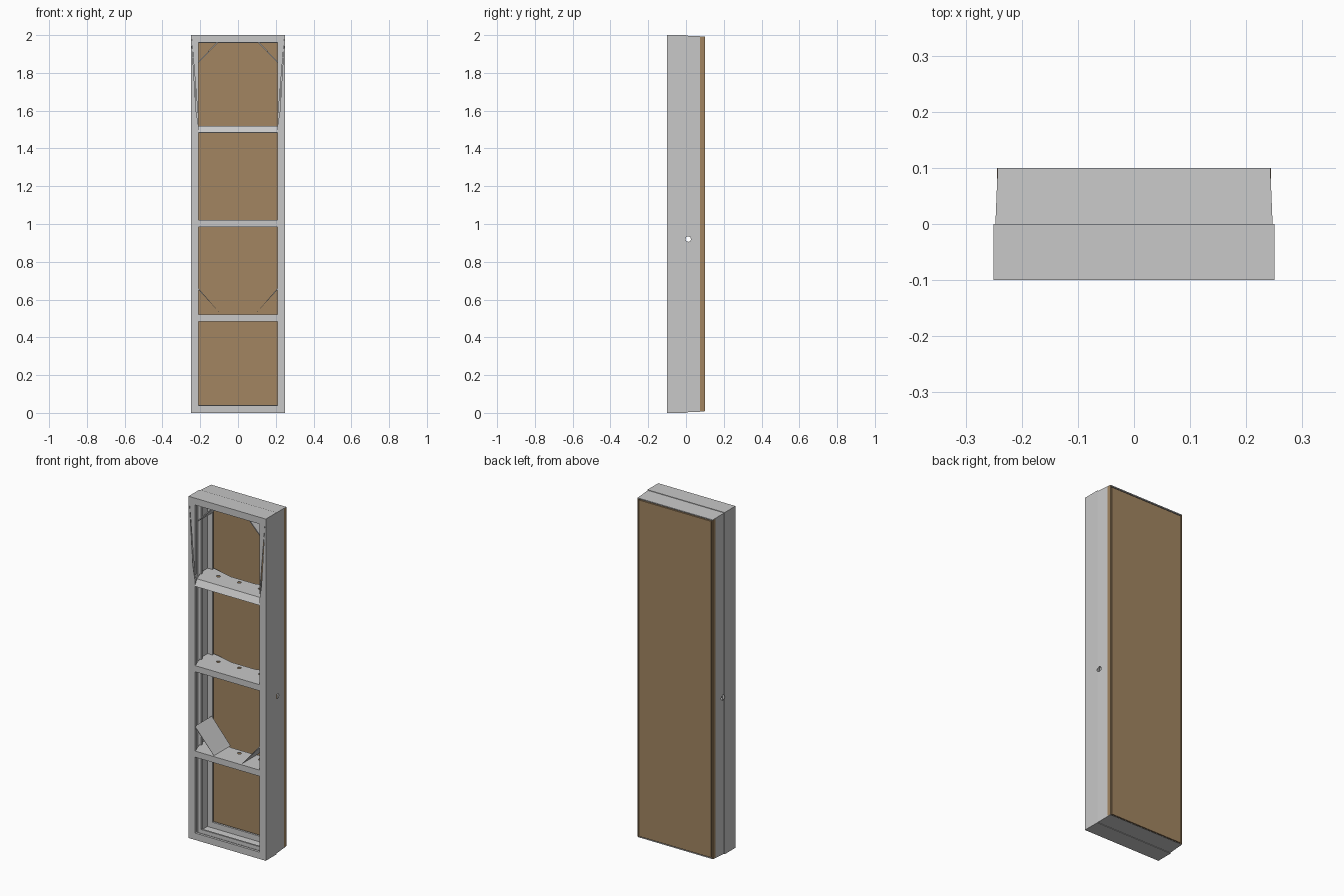
import bpy, bmesh, math
from mathutils import Vector

cube = bpy.data.objects.get("Cube")
if cube:
    bpy.data.objects.remove(cube)


def material(name, rgb):
    m = bpy.data.materials.new(name)
    m.use_nodes = True
    m.diffuse_color = (*rgb, 1)
    m.node_tree.nodes["Principled BSDF"].inputs["Base Color"].default_value = (*rgb, 1)
    return m


GREY = material("light grey metal", (0.58, 0.58, 0.58))
BROWN = material("brown board", (0.36, 0.235, 0.12))


def make(name, verts, faces, mat, thick=0):
    me = bpy.data.meshes.new(name)
    me.from_pydata(verts, [], faces)
    bm = bmesh.new()
    bm.from_mesh(me)
    bmesh.ops.recalc_face_normals(bm, faces=bm.faces)
    bm.to_mesh(me)
    bm.free()
    me.materials.append(mat)
    ob = bpy.data.objects.new(name, me)
    bpy.context.collection.objects.link(ob)
    if thick:
        s = ob.modifiers.new("sheet", "SOLIDIFY")
        s.thickness = thick
        s.offset = -1
    return ob


def ring(name, profile, thick=0.003):
    """Sweep an (inset, depth) profile round the upright rectangle."""
    verts = []
    for d, y in profile:
        x, lo, hi = 0.25 - d, d, 2 - d
        verts += [(-x, y, lo), (x, y, lo), (x, y, hi), (-x, y, hi)]
    faces = [(4*i + k, 4*i + (k + 1) % 4, 4*i + 4 + (k + 1) % 4, 4*i + 4 + k)
             for i in range(len(profile) - 1) for k in range(4)]
    return make(name, verts, faces, GREY, thick)


def prism(name, outline, y0, y1, mat):
    """Extrude an (x, z) outline from y0 to y1."""
    n = len(outline)
    verts = [(x, y, z) for y in (y0, y1) for x, z in outline]
    faces = [tuple(range(n)), tuple(range(n, 2*n))]
    faces += [(i, (i + 1) % n, (i + 1) % n + n, i + n) for i in range(n)]
    return make(name, verts, faces, mat)


def box(name, x0, x1, y0, y1, z0, z1, mat):
    return prism(name, [(x0, z0), (x1, z0), (x1, z1), (x0, z1)], y0, y1, mat)


def cylinder(name, radius, length, loc, axis):
    bm = bmesh.new()
    bmesh.ops.create_cone(bm, cap_ends=True, segments=8, radius1=radius,
                          radius2=radius, depth=length)
    me = bpy.data.meshes.new(name)
    bm.to_mesh(me)
    bm.free()
    ob = bpy.data.objects.new(name, me)
    ob.location = loc
    ob.rotation_euler = Vector(axis).to_track_quat("Z", "Y").to_euler()
    bpy.context.collection.objects.link(ob)
    return ob


def cut(target, cutter):
    cutter.hide_render = True
    cutter.hide_set(True)
    cutter.display_type = "WIRE"
    b = target.modifiers.new("cut", "BOOLEAN")
    b.operation = "DIFFERENCE"
    b.object = cutter


# Folded sheet frame: front flange, stepped sides and back edge
frame = ring("outer_frame", [(0.04, -0.085), (0.04, -0.1), (0, -0.1), (0, 0),
                             (0.003, 0), (0.007, 0.099)])
ring("middle_rib", [(0.004, -0.02), (0.026, -0.02), (0.026, -0.01)])
ring("back_flange", [(0.008, 0.065), (0.04, 0.065), (0.04, 0.072)])

# Holes through the sides and narrow slits in the upper front flange
cut(frame, cylinder("side_hole_cutter", 0.015, 0.7, (0, 0.012, 0.92), (1, 0, 0)))
for side, s in (("left", 1), ("right", -1)):
    slit = prism(side + "_slit_cutter", [(s*0.246, 1.99), (s*0.206, 1.5), (s*0.222, 1.6)],
                 -0.12, -0.07, GREY)
    cut(frame, slit)

# Back board with a shallow groove beside its edge strips
box("back_board", -0.233, 0.233, 0.09, 0.1, 0.014, 1.982, BROWN)
for side, s in (("left", 1), ("right", -1)):
    box(side + "_edge_strip", *sorted((s*0.237, s*0.244)), 0.075, 0.1, 0.01, 1.99, BROWN)
box("top_back_lip", -0.243, 0.243, 0.088, 0.1, 1.987, 1.993, GREY)

# Shelves with a notched back edge, a front lip and three holes
half = [(0.21, -0.1), (0.24, 0.0), (0.24, 0.088), (0.075, 0.045)]
for name, z, lean in (("lower", 0.52, 0), ("middle", 1.02, 0), ("upper", 1.52, 0.02)):
    top = [(x, max(y, lean - 0.1), z) for x, y in half]
    top += [(-x, y, w) for x, y, w in reversed(top)]
    lip = [(0.21, -0.1, z - 0.036), (-0.21, -0.1, z - 0.036)]
    shelf = make(name + "_shelf", top + lip, [tuple(range(8)), (0, 7, 9, 8)], GREY, 0.003)
    for i in (-1, 0, 1):
        cut(shelf, cylinder(f"{name}_hole_cutter_{i + 2}", 0.011, 0.02,
                            (i*0.135, 0.012, z), (0, 0, 1)))

# Diagonal corner braces
for side, s in (("left", 1), ("right", -1)):
    for name, wall, floor, y0 in (("lower", 0.655, 0.522, -0.095),
                                  ("upper", 1.85, 1.966, -0.07)):
        inner, lift = s*0.09, 0.004
        if name == "upper":
            inner = s*0.1
        prism(f"{side}_{name}_brace",
              [(s*0.212, wall), (inner, floor), (inner + s*0.004, floor + lift),
               (s*0.212, wall + 2*lift)], y0, 0.06, GREY)
